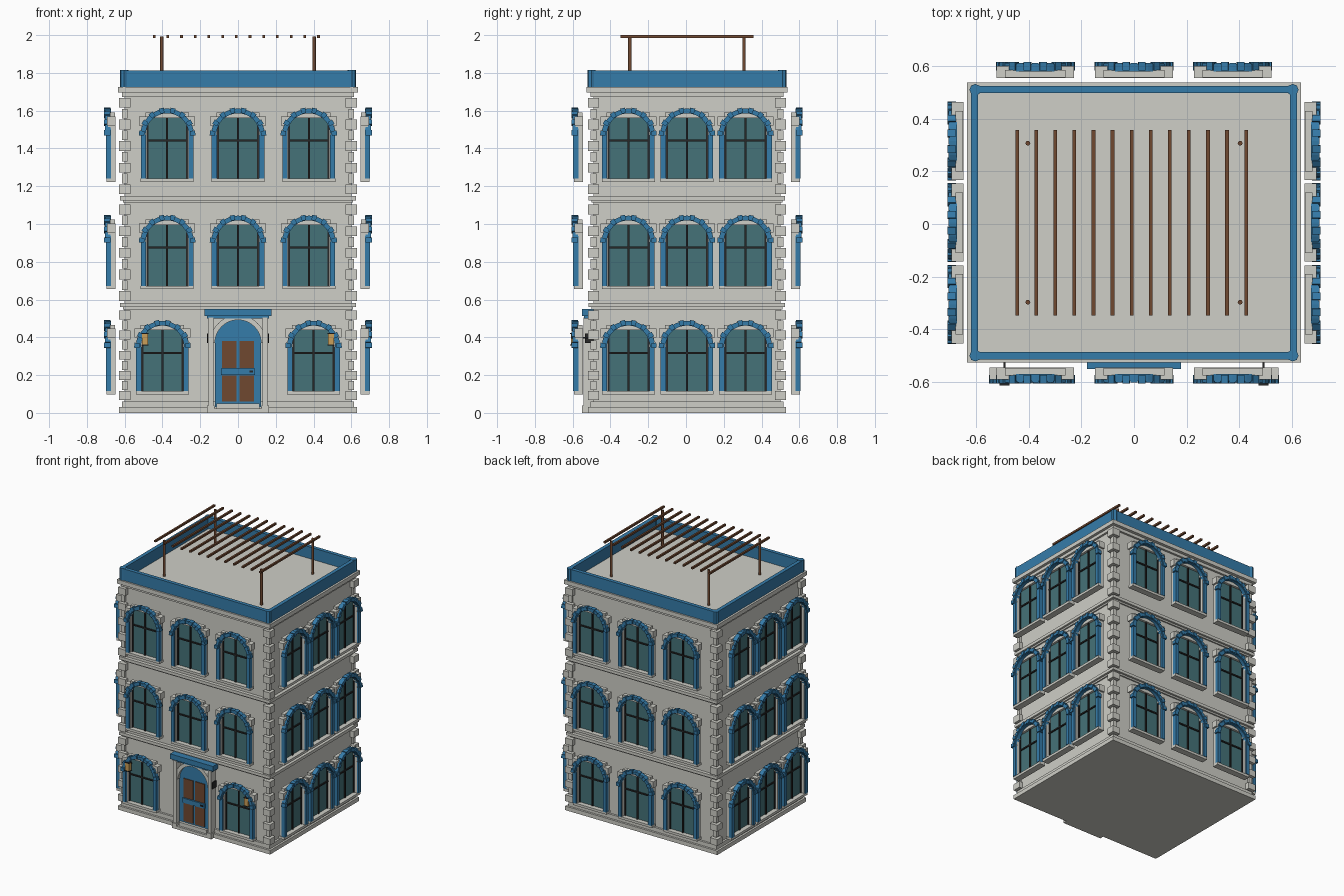
import bpy, bmesh
from math import sin, cos, pi
from mathutils import Matrix, Vector

if "Cube" in bpy.data.objects:
    bpy.data.objects.remove(bpy.data.objects["Cube"])

def mat(name, rgb):
    m = bpy.data.materials.new(name)
    m.diffuse_color = (*rgb, 1)
    m.use_nodes = True
    m.node_tree.nodes["Principled BSDF"].inputs["Base Color"].default_value = m.diffuse_color
    return m

STONE = mat("stone", (0.62, 0.62, 0.57))
BLUE = mat("blue_paint", (0.036, 0.2, 0.4))
GLASS = mat("glass", (0.06, 0.17, 0.19))
DARK = mat("dark_metal", (0.02, 0.02, 0.02))
WOOD = mat("wood", (0.16, 0.065, 0.03))
GOLD = mat("lamp_glow", (0.6, 0.35, 0.1))
YC = 0.005  # building centre in y

def box(bm, x0, x1, y0, y1, z0, z1):
    m = Matrix.Translation(((x0 + x1) / 2, (y0 + y1) / 2, (z0 + z1) / 2))
    bmesh.ops.create_cube(bm, size=1, matrix=m @ Matrix.Diagonal((abs(x1 - x0), abs(y1 - y0), abs(z1 - z0), 1)))

def prism(bm, pts, y0, y1):
    # closed x-z outline extruded along y
    a = [bm.verts.new((x, y0, z)) for x, z in pts]
    b = [bm.verts.new((x, y1, z)) for x, z in pts]
    faces = [bm.faces.new(a), bm.faces.new(b[::-1])]
    n = len(pts)
    faces += [bm.faces.new((a[i], b[i], b[(i + 1) % n], a[(i + 1) % n])) for i in range(n)]
    bmesh.ops.recalc_face_normals(bm, faces=faces)

def arc(r, zc, a0, a1, n):
    return [(r * cos(a0 + (a1 - a0) * i / n), zc + r * sin(a0 + (a1 - a0) * i / n)) for i in range(n + 1)]

def cyl(bm, x, y, z0, z1, r, n=12):
    bmesh.ops.create_cone(bm, cap_ends=True, segments=n, radius1=r, radius2=r, depth=z1 - z0,
                          matrix=Matrix.Translation((x, y, (z0 + z1) / 2)))

def mesh(name, build, material):
    bm = bmesh.new()
    build(bm)
    me = bpy.data.meshes.new(name)
    bm.to_mesh(me)
    bm.free()
    me.materials.append(material)
    return me

def place(name, me, loc=(0, 0, 0), rot=0):
    o = bpy.data.objects.new(name, me)
    o.location, o.rotation_euler[2] = loc, rot
    bpy.context.collection.objects.link(o)
    return o

def part(name, build, material):
    return place(name, mesh(name, build, material))

def slab(bm, hx, hy, z0, z1):
    box(bm, -hx, hx, YC - hy, YC + hy, z0, z1)

# walls, plinth, floor bands, cornice
def walls(bm):
    slab(bm, 0.60, 0.495, 0.03, 1.70)
def bands(bm):
    slab(bm, 0.63, 0.525, 0, 0.03)
    slab(bm, 0.615, 0.51, 0.03, 0.06)
    for z in (0.56, 1.125):
        slab(bm, 0.61, 0.505, z - 0.012, z)
        slab(bm, 0.625, 0.52, z, z + 0.022)
    slab(bm, 0.615, 0.51, 1.672, 1.695)
    slab(bm, 0.635, 0.532, 1.695, 1.725)
part("walls", walls, STONE)
part("bands_and_cornice", bands, STONE)

# alternating corner stones
def quoins(bm):
    for z0 in (0.065, 0.59, 1.155):
        n = 9
        h = (0.48 if z0 < 0.1 else 0.515) / n
        for i in range(n):
            e, w = (0.03, 0.06) if i % 2 == 0 else (0.015, 0.03)
            for sx in (-1, 1):
                for sy in (-1, 1):
                    xo, yo = sx * (0.60 + e), YC + sy * (0.495 + e)
                    box(bm, xo, xo - sx * w, yo, yo - sy * w, z0 + i * h + 0.003, z0 + (i + 1) * h - 0.003)
part("corner_stones", quoins, STONE)

# roof parapet with corner posts
def parapet(bm):
    hx, hy, t = 0.62, 0.52, 0.028
    for s in (-1, 1):
        box(bm, s * (hx - t), s * hx, YC - hy, YC + hy, 1.725, 1.812)
        box(bm, -hx + t, hx - t, YC + s * (hy - t), YC + s * hy, 1.725, 1.812)
        for q in (-1, 1):
            cyl(bm, s * 0.603, YC + q * 0.505, 1.725, 1.814, 0.022, 8)
part("parapet", parapet, BLUE)

# pergola
def pergola_posts(bm):
    for x in (-0.403, 0.403):
        for y in (-0.297, 0.307):
            cyl(bm, x, y, 1.72, 1.992, 0.009)
def pergola_slats(bm):
    for i in range(13):
        x = -0.444 + i * 0.0725
        box(bm, x - 0.007, x + 0.007, -0.347, 0.357, 1.986, 2.0)
part("pergola_posts", pergola_posts, WOOD)
part("pergola_slats", pergola_slats, WOOD)

# window parts: local origin at sill bottom, back plane y = 0, facing -y
ZC = 0.25
def win_stone(bm):
    box(bm, -0.14, 0.14, 0, -0.048, 0, 0.018)
    for s in (-1, 1):
        box(bm, s * 0.108, s * 0.135, 0, -0.04, 0.018, 0.30)
        box(bm, s * 0.1, s * 0.148, 0, -0.045, 0.30, 0.348)
    box(bm, -0.115, 0.115, -0.002, -0.03, 0.34, 0.368)
def win_blue(bm):
    for s in (-1, 1):
        box(bm, s * 0.112, s * 0.139, -0.025, -0.052, 0.018, ZC)
    prism(bm, arc(0.139, ZC, 0, pi, 24) + arc(0.114, ZC, pi, 0, 24), -0.025, -0.052)
    n = 15
    for i in range(n):
        a0, a1 = pi * (i + 0.06) / n, pi * (i + 0.94) / n
        r = 0.143 if i % 2 else 0.15
        prism(bm, arc(r, ZC - 0.005, a0, a1, 1) + arc(0.122, ZC - 0.005, a1, a0, 1),
              -0.028, -0.057 if i % 2 else -0.061)
def win_glass(bm):
    box(bm, -0.11, 0.11, -0.008, -0.013, 0.015, 0.345)
def win_bars(bm):
    box(bm, -0.005, 0.005, -0.006, -0.022, 0.018, 0.345)
    box(bm, -0.108, 0.108, -0.006, -0.021, 0.215, 0.225)
    for s in (-1, 1):
        box(bm, s * 0.1, s * 0.109, -0.006, -0.02, 0.018, 0.345)

WINDOW = {"surround": mesh("window_surround", win_stone, STONE),
          "arch": mesh("window_arch", win_blue, BLUE),
          "pane": mesh("window_pane", win_glass, GLASS),
          "bars": mesh("window_bars", win_bars, DARK)}

def window(label, loc, rot):
    for k, me in WINDOW.items():
        place(f"{label}_window_{k}", me, loc, rot)

for floor, z in enumerate((0.098, 0.655, 1.222)):
    for x in (-0.375, 0, 0.375):
        window("back", (x, 0.555, z), pi)
        if floor:
            window("front", (x, -0.545, z), 0)
        elif x:
            window("front", (x * 1.067, -0.545, z), 0)
    for y in (-0.305, 0.005, 0.315):
        window("right", (0.648, y, z), pi / 2)
        window("left", (-0.648, y, z), -pi / 2)

# entrance: pilasters, arch, threshold
def door_stone(bm):
    for s in (-1, 1):
        box(bm, s * 0.13, s * 0.157, -0.48, -0.543, 0, 0.505)
        box(bm, s * 0.125, s * 0.163, -0.48, -0.55, 0, 0.04)
    prism(bm, arc(0.148, 0.37, 0, pi, 24) + arc(0.122, 0.37, pi, 0, 24), -0.48, -0.535)
    box(bm, -0.125, 0.125, -0.48, -0.55, 0, 0.022)
    box(bm, -0.115, 0.115, -0.48, -0.535, 0.022, 0.05)
def door_blue(bm):
    prism(bm, [(-0.123, 0.02), (0.123, 0.02)] + arc(0.123, 0.37, 0, pi, 24), -0.48, -0.515)
    box(bm, -0.09, 0.09, -0.51, -0.528, 0.2, 0.235)
def door_wood(bm):
    for s in (-1, 1):
        box(bm, s * 0.008, s * 0.086, -0.51, -0.521, 0.06, 0.198)
        box(bm, s * 0.008, s * 0.086, -0.51, -0.521, 0.237, 0.38)
def canopy(bm):
    box(bm, -0.165, 0.165, -0.49, -0.54, 0.5, 0.512)
    box(bm, -0.178, 0.178, -0.49, -0.55, 0.512, 0.55)
def door_handle(bm):
    box(bm, 0.06, 0.08, -0.525, -0.535, 0.213, 0.224)
part("door_surround", door_stone, STONE)
part("door_leaf", door_blue, BLUE)
part("door_panels", door_wood, WOOD)
part("door_canopy", canopy, BLUE)
part("door_handle", door_handle, DARK)

# wall lamps
def lamp_glow(bm):
    for s in (-1, 1):
        box(bm, s * 0.476, s * 0.508, -0.582, -0.61, 0.362, 0.418)
def lamp_frame(bm):
    for s in (-1, 1):
        for z in (0.358, 0.418):
            box(bm, s * 0.473, s * 0.511, -0.579, -0.613, z, z + 0.004)
        box(bm, s * 0.488, s * 0.496, -0.49, -0.582, 0.395, 0.402)
        box(bm, s * 0.159, s * 0.165, -0.49, -0.535, 0.37, 0.42)
part("lamp_glow", lamp_glow, GOLD)
part("lamp_frames", lamp_frame, DARK)
